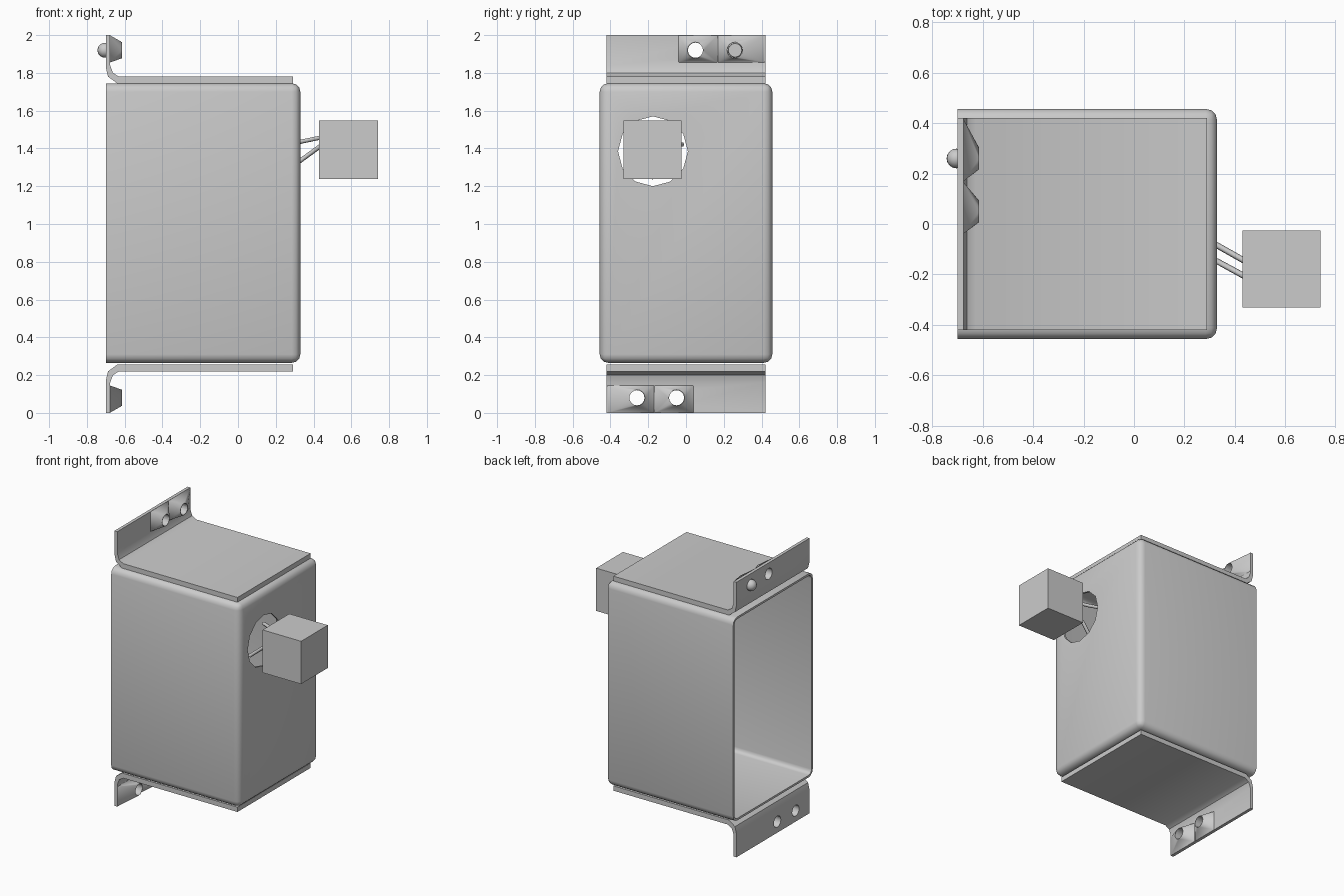
import bpy, bmesh, math
from mathutils import Matrix, Vector

if "Cube" in bpy.data.objects:
    bpy.data.objects.remove(bpy.data.objects["Cube"])


def finish(name, bm, smooth=True):
    bmesh.ops.recalc_face_normals(bm, faces=bm.faces)
    me = bpy.data.meshes.new(name)
    bm.to_mesh(me)
    bm.free()
    ob = bpy.data.objects.new(name, me)
    bpy.context.collection.objects.link(ob)
    if smooth:
        shade(ob)
    return ob


def activate(ob):
    bpy.ops.object.select_all(action='DESELECT')
    ob.select_set(True)
    bpy.context.view_layer.objects.active = ob


def shade(ob):
    activate(ob)
    bpy.ops.object.shade_smooth_by_angle(angle=math.radians(35))


def box(lo, hi):
    bm = bmesh.new()
    bmesh.ops.create_cube(bm, size=1)
    lo, hi = Vector(lo), Vector(hi)
    for v in bm.verts:
        v.co = (lo + hi) / 2 + v.co * (hi - lo)
    return bm


def drill(ob, x, y, z, r, sides):
    # round hole along x
    bm = bmesh.new()
    m = Matrix.Translation((x, y, z)) @ Matrix.Rotation(math.pi / 2, 4, 'Y')
    bmesh.ops.create_cone(bm, cap_ends=True, segments=sides, radius1=r,
                          radius2=r, depth=0.4, matrix=m)
    cutter = finish("cutter", bm, False)
    cutter.hide_render = True
    mod = ob.modifiers.new("hole", 'BOOLEAN')
    mod.object, mod.operation, mod.solver = cutter, 'DIFFERENCE', 'EXACT'
    activate(ob)
    bpy.ops.object.modifier_apply(modifier=mod.name)
    bpy.data.objects.remove(cutter)


# Housing: rounded thin-walled box, open at -x, with a cable hole at +x
bm = box((-0.70, -0.457, 0.265), (0.33, 0.457, 1.745))
back = [f for f in bm.faces if f.calc_center_median().x < -0.69]
bmesh.ops.delete(bm, geom=back, context='FACES_ONLY')
bmesh.ops.bevel(bm, geom=[e for e in bm.edges if not e.is_boundary],
                offset=0.045, segments=3, profile=0.5, affect='EDGES')
housing = finish("housing", bm, False)
mod = housing.modifiers.new("wall", 'SOLIDIFY')
mod.thickness, mod.offset = 0.015, -1
activate(housing)
bpy.ops.object.modifier_apply(modifier=mod.name)
drill(housing, 0.33, -0.175, 1.385, 0.185, 12)
shade(housing)

# Brackets: bent plate with two raised screw holes; lower one is turned about x
PROFILE = [(-0.70, 2.0), (-0.70, 1.83), (-0.688, 1.78), (-0.64, 1.745),
           (0.29, 1.745), (0.29, 1.78), (-0.63, 1.78), (-0.662, 1.80),
           (-0.677, 1.84), (-0.677, 2.0)]
BUMPS = [(0.05, -0.04, 0.168), (0.26, 0.168, 0.42)]  # hole y, base y range
TURN = Matrix.Translation((0, 0, 1)) @ Matrix.Rotation(math.pi, 4, 'X') @ Matrix.Translation((0, 0, -1))

for side, turn in (("top", Matrix()), ("bottom", TURN)):
    bm = bmesh.new()
    face = bm.faces.new([bm.verts.new((x, -0.42, z)) for x, z in PROFILE])
    ext = bmesh.ops.extrude_face_region(bm, geom=[face])
    for v in ext["geom"]:
        if isinstance(v, bmesh.types.BMVert):
            v.co.y = 0.42
    plate = finish(side + "_bracket", bm, False)
    parts = [plate]
    for hy, y0, y1 in BUMPS:
        drill(plate, -0.69, hy, 1.92, 0.04, 16)
        bm = bmesh.new()
        for y in (y0, y1):
            for z in (1.855, 2.0):
                bm.verts.new((-0.679, y, z))
        for i in range(16):
            a = i * math.tau / 16
            bm.verts.new((-0.615, hy + 0.043 * math.cos(a), 1.92 + 0.043 * math.sin(a)))
        bmesh.ops.convex_hull(bm, input=bm.verts)
        bump = finish(side + "_screw_boss", bm, False)
        drill(bump, -0.69, hy, 1.92, 0.04, 16)
        parts.append(bump)
    for ob in parts:
        ob.data.transform(turn)
        shade(ob)

# Screw with a domed head in one upper hole
bm = bmesh.new()
bmesh.ops.create_uvsphere(bm, u_segments=16, v_segments=10, radius=0.039,
                          matrix=Matrix.Translation((-0.705, 0.26, 1.92)))
bmesh.ops.bisect_plane(bm, geom=bm.verts[:] + bm.edges[:] + bm.faces[:],
                       plane_co=(-0.69, 0, 0), plane_no=(1, 0, 0), clear_outer=True)
bmesh.ops.holes_fill(bm, edges=[e for e in bm.edges if e.is_boundary])
finish("screw_head", bm)

# Connector block and its two wires
finish("connector_block", box((0.43, -0.332, 1.237), (0.74, -0.025, 1.548)), False)
for path in ([(0.44, -0.147, 1.458), (0.33, -0.085, 1.435), (0.22, -0.02, 1.42)],
             [(0.44, -0.208, 1.415), (0.33, -0.148, 1.335), (0.22, -0.18, 1.245)]):
    cu = bpy.data.curves.new("wire", 'CURVE')
    cu.dimensions = '3D'
    cu.bevel_depth, cu.bevel_resolution, cu.use_fill_caps = 0.012, 1, True
    sp = cu.splines.new('POLY')
    sp.points.add(len(path) - 1)
    for p, co in zip(sp.points, path):
        p.co = (*co, 1)
    wire = bpy.data.objects.new("wire", cu)
    bpy.context.collection.objects.link(wire)
    activate(wire)
    bpy.ops.object.convert(target='MESH')
